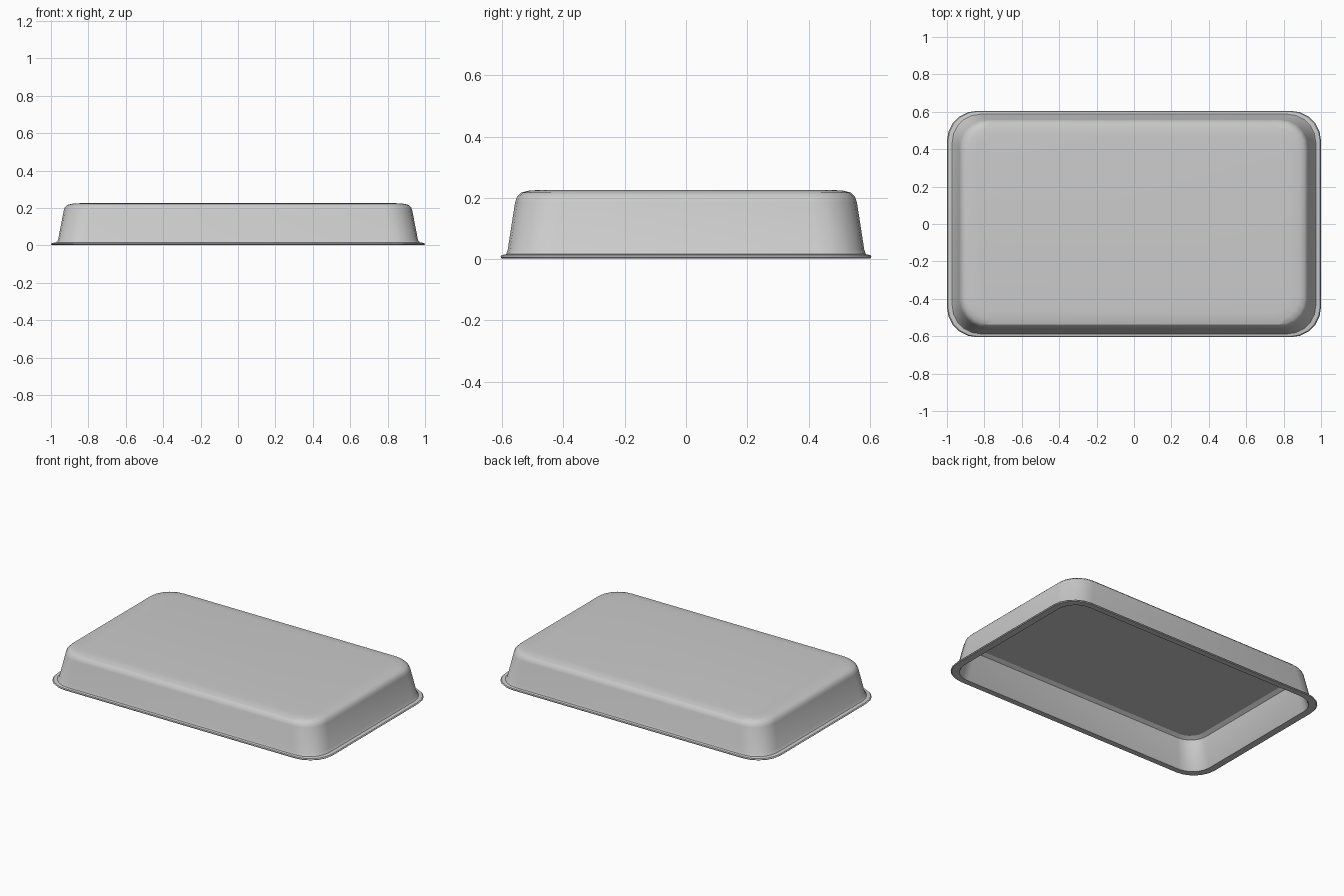
import bpy, bmesh
from math import sin, cos, pi

if "Cube" in bpy.data.objects:
    bpy.data.objects.remove(bpy.data.objects["Cube"])

SEG = 5  # segments per rounded corner


def rounded_ring(bm, hx, hy, r, z):
    """Rounded rectangle of vertices, counter-clockwise."""
    ring = []
    for i, (sx, sy) in enumerate([(1, 1), (-1, 1), (-1, -1), (1, -1)]):
        for k in range(SEG + 1):
            a = (i + k / SEG) * pi / 2
            ring.append(bm.verts.new((sx * (hx - r) + r * cos(a),
                                      sy * (hy - r) + r * sin(a), z)))
    return ring


# Section from the inner ceiling, down the inside, round the rim, up to the top:
# half width, half depth, corner radius, height
section = [
    (0.880, 0.510, 0.10, 0.205),
    (0.905, 0.532, 0.12, 0.190),
    (0.945, 0.560, 0.13, 0.010),
    (0.950, 0.565, 0.13, 0.002),
    (0.995, 0.602, 0.16, 0.002),
    (1.000, 0.605, 0.16, 0.007),
    (0.995, 0.602, 0.16, 0.013),
    (0.972, 0.587, 0.15, 0.016),
    (0.962, 0.582, 0.15, 0.030),
    (0.932, 0.558, 0.15, 0.185),
    (0.926, 0.552, 0.15, 0.203),
    (0.911, 0.538, 0.14, 0.217),
    (0.885, 0.515, 0.13, 0.223),
    (0.840, 0.475, 0.10, 0.226),
]

bm = bmesh.new()
rings = [rounded_ring(bm, *s) for s in section]
n = len(rings[0])
for a, b in zip(rings, rings[1:]):
    for i in range(n):
        j = (i + 1) % n
        bm.faces.new((a[i], a[j], b[j], b[i]))
# Inner ceiling and outer top
bm.faces.new(rings[0])
bm.faces.new(rings[-1])
bmesh.ops.recalc_face_normals(bm, faces=bm.faces)

mesh = bpy.data.meshes.new("tray_shell")
bm.to_mesh(mesh)
bm.free()
tray = bpy.data.objects.new("tray_shell", mesh)
bpy.context.collection.objects.link(tray)
bpy.context.view_layer.objects.active = tray
tray.select_set(True)
bpy.ops.object.shade_smooth_by_angle(angle=pi / 6)
